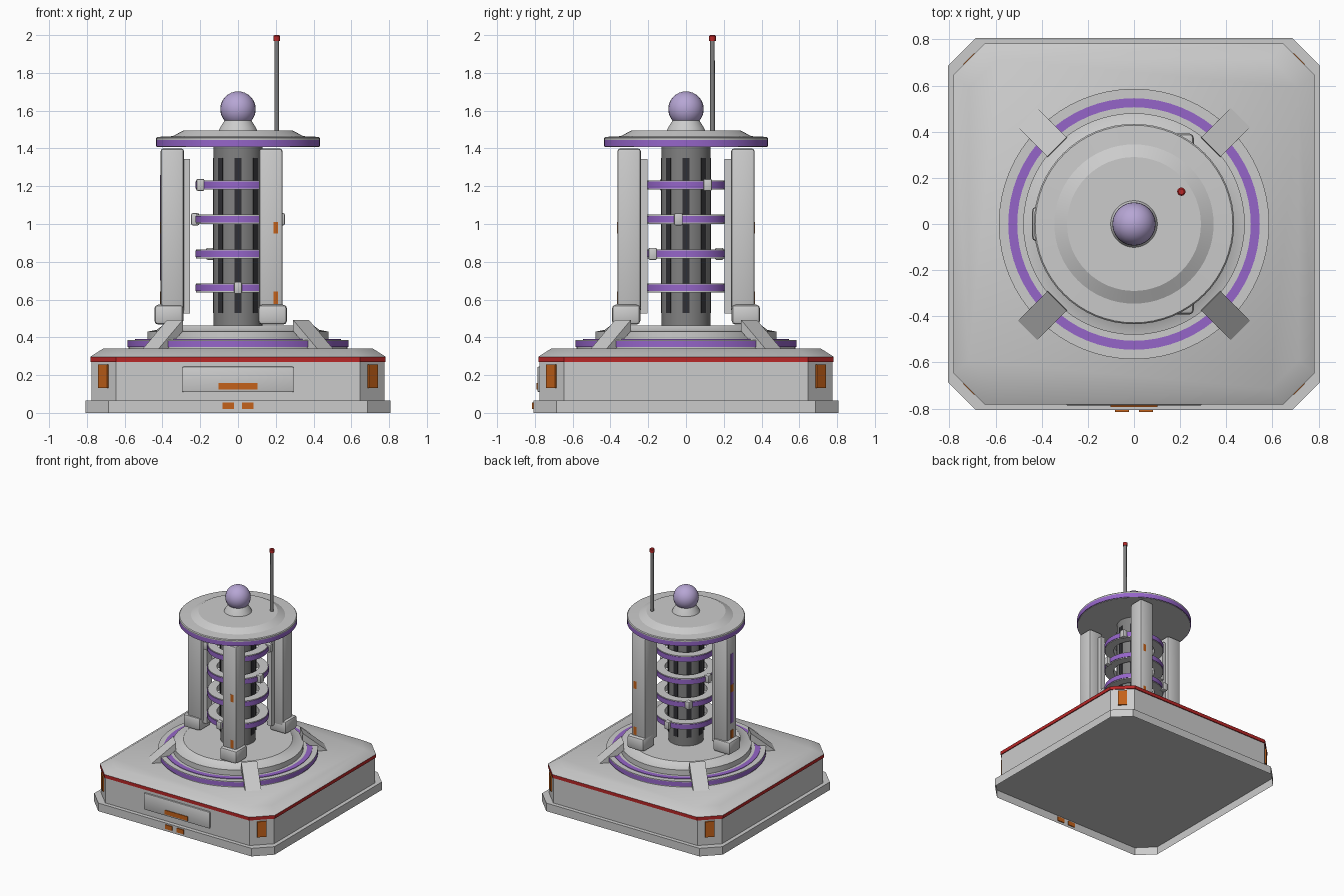
import bpy, bmesh
from math import cos, sin, pi, radians
from mathutils import Matrix, Vector

if "Cube" in bpy.data.objects:
    bpy.data.objects.remove(bpy.data.objects["Cube"])


def material(name, rgb):
    m = bpy.data.materials.new(name)
    m.diffuse_color = (*rgb, 1)
    m.use_nodes = True
    m.node_tree.nodes["Principled BSDF"].inputs["Base Color"].default_value = m.diffuse_color
    return m


PURPLE = material("purple", (0.30, 0.13, 0.58))
LILAC = material("lilac", (0.47, 0.38, 0.66))
RED = material("red", (0.48, 0.02, 0.02))
ORANGE = material("orange", (0.55, 0.12, 0.01))
DARK = material("dark", (0.03, 0.03, 0.035))
STEEL = material("steel", (0.22, 0.22, 0.22))


def finish(name, bm, mat=None, smooth=0):
    bmesh.ops.recalc_face_normals(bm, faces=bm.faces)
    me = bpy.data.meshes.new(name)
    bm.to_mesh(me)
    bm.free()
    ob = bpy.data.objects.new(name, me)
    bpy.context.collection.objects.link(ob)
    if mat:
        me.materials.append(mat)
    if smooth:
        bpy.ops.object.select_all(action='DESELECT')
        ob.select_set(True)
        bpy.context.view_layer.objects.active = ob
        bpy.ops.object.shade_smooth_by_angle(angle=radians(smooth))
    return ob


def box(name, center, size, mat=None, bevel=0.0, turn=0.0):
    bm = bmesh.new()
    bmesh.ops.create_cube(bm, size=1)
    bmesh.ops.scale(bm, vec=size, verts=bm.verts)
    if bevel:
        bmesh.ops.bevel(bm, geom=bm.edges[:], offset=bevel, segments=2,
                        profile=0.5, affect='EDGES')
    bmesh.ops.transform(bm, verts=bm.verts,
                        matrix=Matrix.Translation(center) @ Matrix.Rotation(turn, 4, 'Z'))
    return finish(name, bm, mat, 30 if bevel else 0)


def lathe(name, profile, mat=None, closed=False, steps=64, at=(0, 0)):
    bm = bmesh.new()
    vs = [bm.verts.new((r, 0, z)) for r, z in profile]
    es = [bm.edges.new(p) for p in zip(vs, vs[1:])]
    if closed:
        es.append(bm.edges.new((vs[-1], vs[0])))
    bmesh.ops.spin(bm, geom=vs + es, cent=(0, 0, 0), axis=(0, 0, 1),
                   angle=2 * pi, steps=steps)
    bmesh.ops.remove_doubles(bm, verts=bm.verts, dist=1e-5)
    bmesh.ops.translate(bm, vec=(*at, 0), verts=bm.verts)
    return finish(name, bm, mat, 25)


def tube(name, r0, r1, z0, z1, mat=None):
    return lathe(name, [(r0, z0), (r1, z0), (r1, z1), (r0, z1)], mat, True)


def slab(name, layers, mat=None, top=True, smooth=0):
    """Bottomless square with cut corners, stacked from (half width, cut, z) layers."""
    bm = bmesh.new()
    loops = []
    for h, c, z in layers:
        e = h - c
        pts = [(h, -e), (h, e), (e, h), (-e, h), (-h, e), (-h, -e), (-e, -h), (e, -h)]
        loops.append([bm.verts.new((x, y, z)) for x, y in pts])
    for a, b in zip(loops, loops[1:]):
        for i in range(8):
            bm.faces.new((a[i], a[(i + 1) % 8], b[(i + 1) % 8], b[i]))
    if top:
        bm.faces.new(loops[-1])
    return finish(name, bm, mat, smooth)


def polar(r, deg, z):
    return Vector((r * cos(radians(deg)), r * sin(radians(deg)), z))


# Base block: the plinth is an open shell underneath
slab("plinth", [(0.807, 0.122, 0), (0.807, 0.122, 0.065)])
slab("base_body", [(0.775, 0.13, 0.065), (0.775, 0.13, 0.272)], top=False)
slab("red_trim", [(0.775, 0.13, 0.27), (0.782, 0.135, 0.27), (0.782, 0.135, 0.297)],
     RED, top=False)
slab("base_lid", [(0.782, 0.135, 0.297), (0.715, 0.125, 0.34)], smooth=40)
for i in range(4):
    a = 45 + 90 * i
    box("corner_light", polar(1.004, a, 0.193), (0.02, 0.07, 0.125), ORANGE, turn=radians(a))
box("front_panel", (0, -0.777, 0.177), (0.59, 0.02, 0.135), bevel=0.008)
box("front_panel_light", (0, -0.785, 0.142), (0.205, 0.014, 0.034), ORANGE)
for s in (-1, 1):
    box("plinth_light", (s * 0.052, -0.807, 0.037), (0.062, 0.014, 0.034), ORANGE)

# Round platform
lathe("platform", [(0.58, 0.335), (0.58, 0.381), (0.586, 0.381), (0.586, 0.387),
                   (0.48, 0.387), (0.48, 0.43), (0.43, 0.44), (0.40, 0.462), (0, 0.462)])
tube("platform_side_band", 0.57, 0.586, 0.348, 0.381, PURPLE)
tube("platform_top_stripe", 0.506, 0.545, 0.38, 0.391, PURPLE)

# Slanted braces on the diagonals
for i in range(4):
    bm = bmesh.new()
    prof = [(0.655, 0.338), (0.472, 0.492), (0.47, 0.435), (0.59, 0.335)]
    ends = [[bm.verts.new((r, w, z)) for r, z in prof] for w in (-0.059, 0.059)]
    for end in ends:
        bm.faces.new(end)
    for k in range(4):
        n = (k + 1) % 4
        bm.faces.new((ends[0][k], ends[0][n], ends[1][n], ends[1][k]))
    bmesh.ops.rotate(bm, verts=bm.verts, cent=(0, 0, 0),
                     matrix=Matrix.Rotation(radians(45 + 90 * i), 3, 'Z'))
    finish("brace", bm)

# Core column with dark slots
lathe("core_column", [(0.13, 0.46), (0.13, 1.41)], STEEL)
for i in range(8):
    box("core_slot", polar(0.125, 45 * i, 0.94), (0.016, 0.036, 0.82), DARK, turn=radians(45 * i))

# Coil rings, each with two opposite clamps
for i, z in enumerate((0.662, 0.842, 1.025, 1.207)):
    tube("coil_ring", 0.155, 0.222, z - 0.024, z + 0.024)
    tube("coil_band", 0.205, 0.226, z - 0.018, z + 0.018, PURPLE)
    for flip in (0, 180):
        box("coil_clamp", polar(0.23, 270 + 40 * i + flip, z), (0.042, 0.045, 0.064), bevel=0.008)

# Three pillars with feet, inner rails and outer light strips
for a in (60, 180, 300):
    box("pillar", polar(0.348, a, 0.965), (0.125, 0.125, 0.87), bevel=0.016)
    box("pillar_foot", polar(0.366, a, 0.52), (0.153, 0.15, 0.105), bevel=0.02)
    box("pillar_rail", polar(0.275, a, 0.935), (0.04, 0.07, 0.82))
    box("pillar_strip", polar(0.400, a, 0.98), (0.024, 0.033, 0.56), PURPLE)
    box("pillar_mid_light", polar(0.401, a, 0.98), (0.025, 0.034, 0.06), ORANGE)
    box("pillar_low_light", polar(0.401, a, 0.61), (0.025, 0.034, 0.065), ORANGE)

# Roof, neck and orb
lathe("roof", [(0, 1.408), (0.428, 1.408), (0.428, 1.446), (0.434, 1.446), (0.434, 1.455),
               (0.428, 1.461), (0.345, 1.465), (0.29, 1.495), (0, 1.495)])
tube("roof_band", 0.42, 0.434, 1.411, 1.446, PURPLE)
lathe("orb_neck", [(0.102, 1.493), (0.095, 1.51), (0.07, 1.55), (0, 1.555)])
bm = bmesh.new()
bmesh.ops.create_uvsphere(bm, u_segments=24, v_segments=16, radius=0.094,
                          matrix=Matrix.Translation((0, 0, 1.608)))
finish("orb", bm, LILAC, 30)

# Antenna
lathe("antenna", [(0.013, 1.45), (0.012, 1.975)], STEEL, steps=16, at=(0.205, 0.14))
lathe("antenna_tip", [(0, 1.97), (0.018, 1.97), (0.018, 1.995), (0.012, 2.0), (0, 2.0)], RED,
      steps=16, at=(0.205, 0.14))
